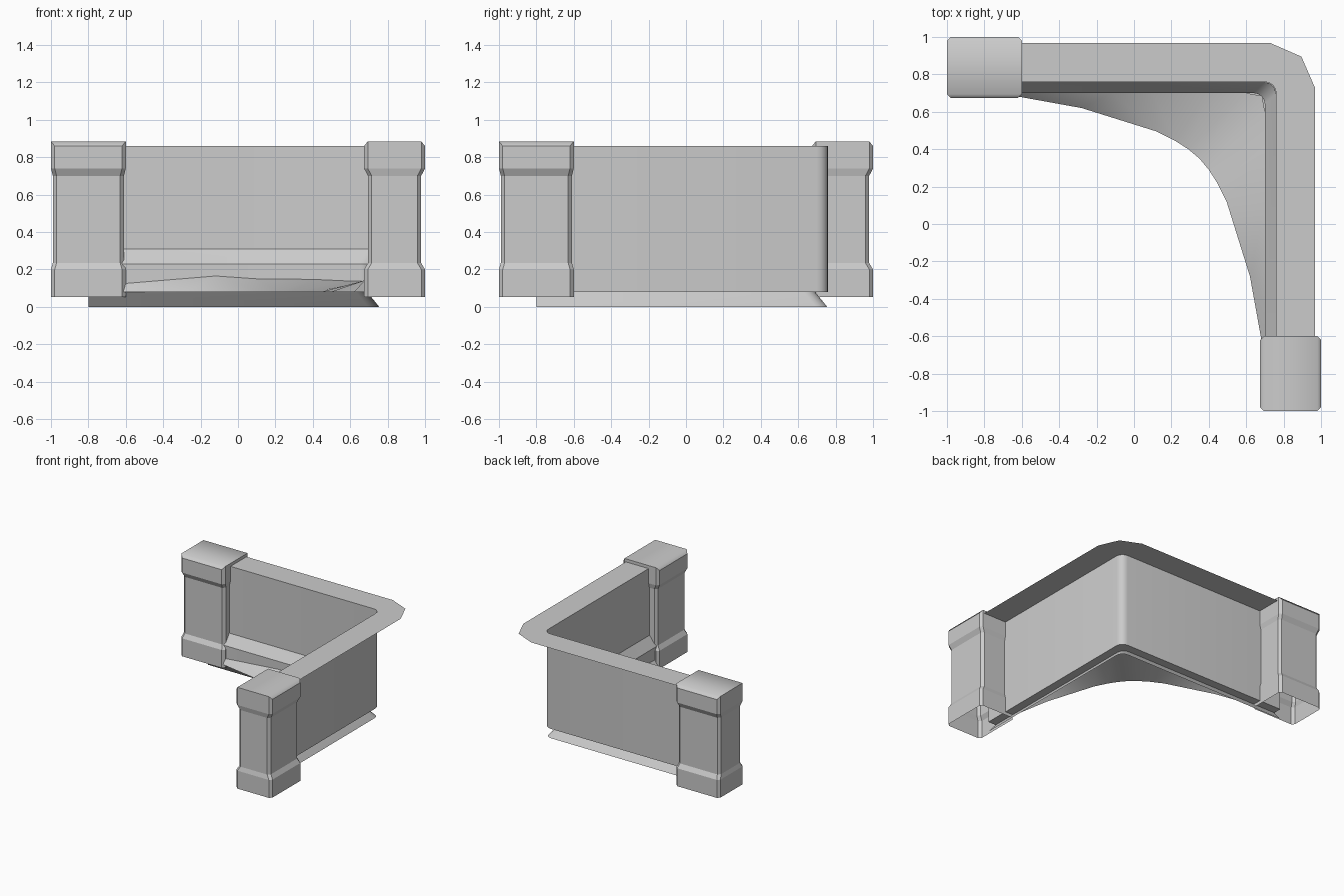
import bpy, bmesh, math

cube = bpy.data.objects.get("Cube")
if cube:
    bpy.data.objects.remove(cube)

grey = bpy.data.materials.new("plain_grey")
grey.use_nodes = True
colour = (0.6, 0.6, 0.6, 1)
grey.diffuse_color = colour
grey.node_tree.nodes["Principled BSDF"].inputs["Base Color"].default_value = colour

END = -0.8  # where the wall arms stop, hidden inside the posts


def make_object(name, bm, smooth_angle=None):
    mesh = bpy.data.meshes.new(name)
    bm.to_mesh(mesh)
    bm.free()
    mesh.materials.append(grey)
    obj = bpy.data.objects.new(name, mesh)
    bpy.context.collection.objects.link(obj)
    if smooth_angle:
        bpy.ops.object.select_all(action='DESELECT')
        obj.select_set(True)
        bpy.context.view_layer.objects.active = obj
        bpy.ops.object.shade_smooth_by_angle(angle=math.radians(smooth_angle))
    return obj


def corner_path(v, z, r=0.06, steps=4):
    """L-shaped path with a rounded corner; both arms lie at distance v."""
    arc = [math.pi / 2 * (1 - i / steps) for i in range(steps + 1)]
    pts = [(v - r + r * math.cos(a), v - r + r * math.sin(a), z) for a in arc]
    return [(END, v, z)] + pts + [(v, END, z)]


def loft(bm, rows, closed=False):
    """Bridge successive rows of points with quads."""
    rings = [[bm.verts.new(p) for p in row] for row in rows]
    n = len(rows[0])
    for a, b in zip(rings, rings[1:]):
        for i in range(n if closed else n - 1):
            j = (i + 1) % n
            bm.faces.new((a[i], b[i], b[j], a[j]))
    return rings


# Wall sheet with its outward flared foot, then the inner skirting
for name, profile in (
    ("wall", [(0.76, 0.86), (0.76, 0.08), (0.69, 0.08), (0.755, 0)]),
    ("inner_skirting", [(0.758, 0.31), (0.70, 0.23), (0.70, 0.08)]),
):
    bm = bmesh.new()
    loft(bm, [corner_path(v, z) for v, z in profile])
    make_object(name, bm, 30)

# Flat top rim overhanging the outside
bm = bmesh.new()
outer = [(END, 0.967), (0.73, 0.967), (0.895, 0.895), (0.967, 0.73), (0.967, END)]
outline = corner_path(0.76, 0.86) + [(x, y, 0.86) for x, y in reversed(outer)]
bm.faces.new([bm.verts.new(p) for p in outline])
bmesh.ops.recalc_face_normals(bm, faces=bm.faces)
for f in bm.faces:
    if f.normal.z < 0:
        f.normal_flip()
make_object("top_rim", bm)

# Sloping ground fillet in the inner corner, symmetric about the diagonal
back = [(-0.64, 0.70, 0.122), (-0.12, 0.70, 0.165), (0.1, 0.70, 0.15),
        (0.4, 0.70, 0.147), (0.6, 0.70, 0.138), (0.685, 0.685, 0.14)]
edge = [(-0.64, 0.685, 0.08), (-0.28, 0.62, 0.08), (0.12, 0.495, 0.08),
        (0.22, 0.445, 0.08), (0.29, 0.40, 0.08), (0.35, 0.35, 0.08)]


def mirrored(half):
    return half + [(y, x, z) for x, y, z in reversed(half[:-1])]


bm = bmesh.new()
loft(bm, [mirrored(back), mirrored(edge)])
make_object("corner_fillet", bm, 60)


# Posts: chamfered hollow boxes with a wide cap and base
def post_ring(hx, hy, c, z):
    ring = []
    for sx, sy in ((1, 1), (-1, 1), (-1, -1), (1, -1)):
        pair = [(sx * hx, sy * (hy - c), z), (sx * (hx - c), sy * hy, z)]
        ring += pair if sx * sy > 0 else pair[::-1]
    return ring


def make_post(name, swap):
    cap, shaft = (0.2, 0.163, 0.02), (0.19, 0.142, 0.02)
    levels = [(cap, 0.053), (cap, 0.2), (shaft, 0.235), (shaft, 0.70),
              (cap, 0.74), (cap, 0.86), ((0.2, 0.143, 0), 0.885)]
    rows = [[(x - 0.8, y + 0.837, z) for x, y, z in post_ring(*size, h)]
            for size, h in levels]
    if swap:
        rows = [[(y, x, z) for x, y, z in row] for row in rows]
    bm = bmesh.new()
    rings = loft(bm, rows, closed=True)
    bm.faces.new(rings[-1])
    bmesh.ops.remove_doubles(bm, verts=bm.verts, dist=0.0005)
    bmesh.ops.recalc_face_normals(bm, faces=bm.faces)
    top = max(bm.faces, key=lambda f: f.calc_center_median().z)
    if top.normal.z < 0:
        bmesh.ops.reverse_faces(bm, faces=bm.faces)
    # Soft shading over the top and its long chamfers
    for f in bm.faces:
        f.smooth = f.normal.z > 0.3 and f.calc_center_median().z > 0.8
    make_object(name, bm)


make_post("back_post", False)
make_post("front_post", True)
